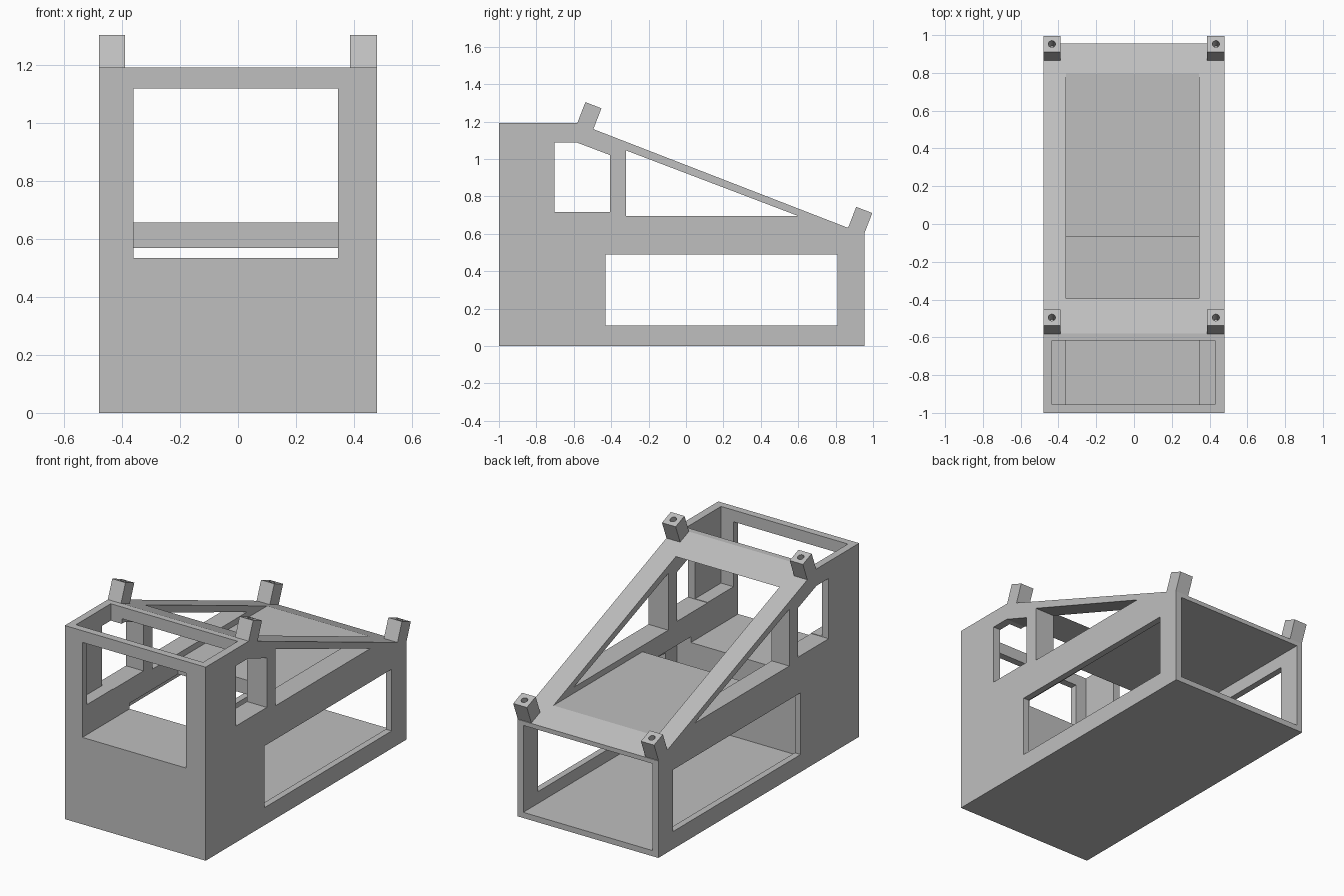
import bpy
import math
from mathutils import Vector, Matrix

cube = bpy.data.objects.get("Cube")
if cube:
    bpy.data.objects.remove(cube, do_unlink=True)

grey = bpy.data.materials.new("plain grey")
grey.use_nodes = True
colour = (0.52, 0.52, 0.52, 1)
grey.diffuse_color = colour
grey.node_tree.nodes["Principled BSDF"].inputs["Base Color"].default_value = colour


def prism(name, x0, x1, profile):
    """Extrude a (y, z) outline, listed anticlockwise from +x, from x0 to x1."""
    n = len(profile)
    verts = [(x, y, z) for x in (x0, x1) for y, z in profile]
    faces = [tuple(reversed(range(n))), tuple(range(n, 2 * n))]
    faces += [(i, (i + 1) % n, n + (i + 1) % n, n + i) for i in range(n)]
    mesh = bpy.data.meshes.new(name)
    mesh.from_pydata(verts, [], faces)
    mesh.materials.append(grey)
    obj = bpy.data.objects.new(name, mesh)
    bpy.context.collection.objects.link(obj)
    return obj


def box(name, x0, x1, y0, y1, z0, z1):
    return prism(name, x0, x1, [(y0, z0), (y1, z0), (y1, z1), (y0, z1)])


def carve(target, cutters):
    """Subtract each cutter in turn, bake the result and drop the cutters."""
    for cutter in cutters:
        cutter.hide_render = True
        mod = target.modifiers.new("cut", 'BOOLEAN')
        mod.operation, mod.solver, mod.object = 'DIFFERENCE', 'EXACT', cutter
    graph = bpy.context.evaluated_depsgraph_get()
    baked = bpy.data.meshes.new_from_object(target.evaluated_get(graph))
    target.modifiers.clear()
    target.data = baked
    for cutter in cutters:
        bpy.data.objects.remove(cutter, do_unlink=True)


# Housing: flat top at the front, sloping down to the back
half, back = 0.48, 0.955
housing = prism("housing", -half, half,
                [(-1, 0), (back, 0), (back, 0.597), (-0.58, 1.192), (-1, 1.192)])

# Channel from the front window, dropping behind the ledge and stepping over the shelf
channel = prism("channel_cutter", -0.36, 0.345,
                [(-1.1, 0.535), (-0.54, 0.535), (-0.54, 0.5), (-0.07, 0.5),
                 (-0.07, 0.658), (1.1, 0.658), (1.1, 1.12), (-1.1, 1.12)])
# Lower bay, open at the back
bay = box("bay_cutter", -0.44, 0.44, -0.54, 1.1, 0.035, 0.57)
# Opening in the flat top
hatch = box("hatch_cutter", -0.435, 0.43, -0.955, -0.617, 0.72, 1.3)
# Side windows, cut through both walls
low_window = box("low_window_cutter", -1, 1, -0.43, 0.81, 0.108, 0.488)
front_window = prism("side_window_cutter", -1, 1,
                     [(-0.703, 0.717), (-0.405, 0.717), (-0.405, 1.02),
                      (-0.585, 1.088), (-0.703, 1.088)])
slope_window = prism("slope_window_cutter", -1, 1,
                     [(-0.32, 0.695), (0.6, 0.695), (-0.32, 1.045)])
carve(housing, [channel, bay, hatch, low_window, front_window, slope_window])

# Four drilled pegs standing square to the slope
tilt = math.atan2(1.192 - 0.597, back + 0.58)
normal = Vector((0, math.sin(tilt), math.cos(tilt)))
for end, y, z in (("front", -0.495, 1.287), ("back", 0.953, 0.727)):
    for side, x0, x1 in (("left", 0.387, half), ("right", -half, -0.39)):
        centre = Vector(((x0 + x1) / 2, y, z))
        peg = box(f"{end}_{side}_peg", x0 - centre.x, x1 - centre.x,
                  -0.046, 0.046, -0.125, 0)
        peg.data.transform(Matrix.Translation(centre) @ Matrix.Rotation(-tilt, 4, 'X'))
        bpy.ops.mesh.primitive_cylinder_add(
            vertices=24, radius=0.019, depth=0.16,
            location=centre, rotation=(-tilt, 0, 0))
        drill = bpy.context.object
        drill.data.materials.append(grey)
        carve(peg, [drill])
